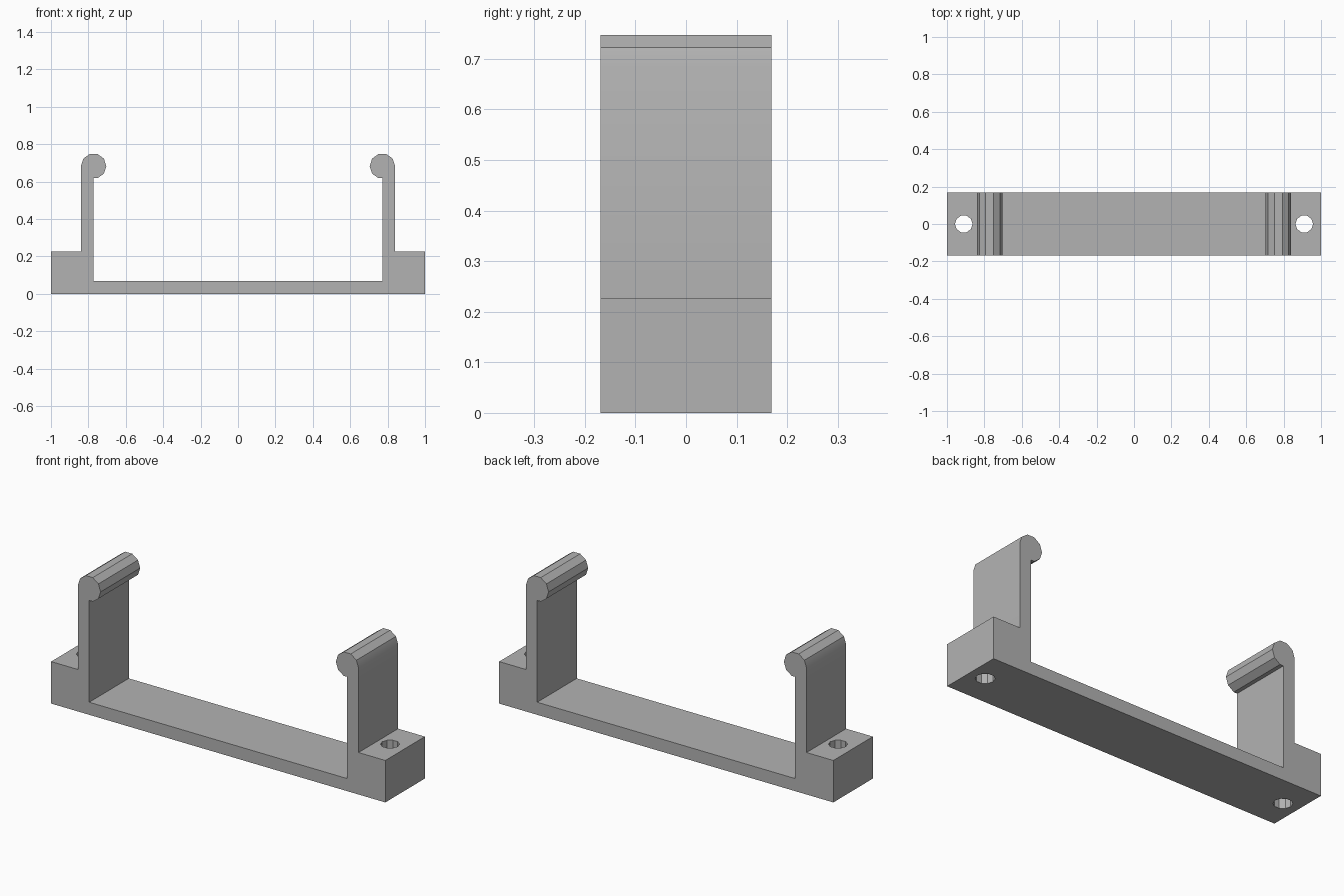
import bpy, bmesh, math

if "Cube" in bpy.data.objects:
    bpy.data.objects.remove(bpy.data.objects["Cube"], do_unlink=True)

HALF_DEPTH = 0.169
BASE_TOP, BLOCK_TOP = 0.068, 0.227
ARM_IN, ARM_OUT = 0.772, 0.84
LIP_R, LIP_Z, SIDES = 0.068, 0.683, 10
HOLE_X, HOLE_R = 0.91, 0.047

grey = bpy.data.materials.new("plain grey")
grey.use_nodes = True
grey.diffuse_color = (0.45, 0.45, 0.45, 1)
grey.node_tree.nodes["Principled BSDF"].inputs["Base Color"].default_value = grey.diffuse_color

# Half profile: foot block, upright arm, rounded lip curling inward, base strip
half = [(1, 0), (1, BLOCK_TOP), (ARM_OUT, BLOCK_TOP)]
for i in range(8):
    a = math.tau * i / SIDES
    half.append((ARM_IN + LIP_R * math.cos(a), LIP_Z + LIP_R * math.sin(a)))
half += [(ARM_IN, half[-1][1]), (ARM_IN, BASE_TOP)]
profile = half + [(-x, z) for x, z in reversed(half)]

# Bracket body: profile extruded from front to back
bm = bmesh.new()
face = bm.faces.new([bm.verts.new((x, -HALF_DEPTH, z)) for x, z in profile])
ext = bmesh.ops.extrude_face_region(bm, geom=[face])
back = [v for v in ext["geom"] if isinstance(v, bmesh.types.BMVert)]
bmesh.ops.translate(bm, verts=back, vec=(0, 2 * HALF_DEPTH, 0))
bmesh.ops.recalc_face_normals(bm, faces=bm.faces)
mesh = bpy.data.meshes.new("clip_bracket")
bm.to_mesh(mesh)
bm.free()
mesh.materials.append(grey)
bracket = bpy.data.objects.new("clip_bracket", mesh)
bpy.context.collection.objects.link(bracket)


# Screw holes through both foot blocks
def cut_hole(x):
    bpy.ops.mesh.primitive_cylinder_add(vertices=SIDES, radius=HOLE_R, depth=0.6,
                                        location=(x, 0, BLOCK_TOP / 2),
                                        rotation=(0, 0, math.pi / 2))
    cutter = bpy.context.object
    cutter.name = "hole_cutter"
    cutter.hide_render = True
    cutter.data.materials.append(grey)
    mod = bracket.modifiers.new("screw_hole", "BOOLEAN")
    mod.operation, mod.solver, mod.object = "DIFFERENCE", "EXACT", cutter
    bpy.context.view_layer.objects.active = bracket
    bpy.ops.object.modifier_apply(modifier=mod.name)
    bpy.data.objects.remove(cutter, do_unlink=True)


for side in (-1, 1):
    cut_hole(side * HOLE_X)

# Soft blend where the arm meets the lip, crisp edges elsewhere
bpy.ops.object.select_all(action="DESELECT")
bracket.select_set(True)
bpy.context.view_layer.objects.active = bracket
bpy.ops.object.shade_smooth_by_angle(angle=math.radians(30))
